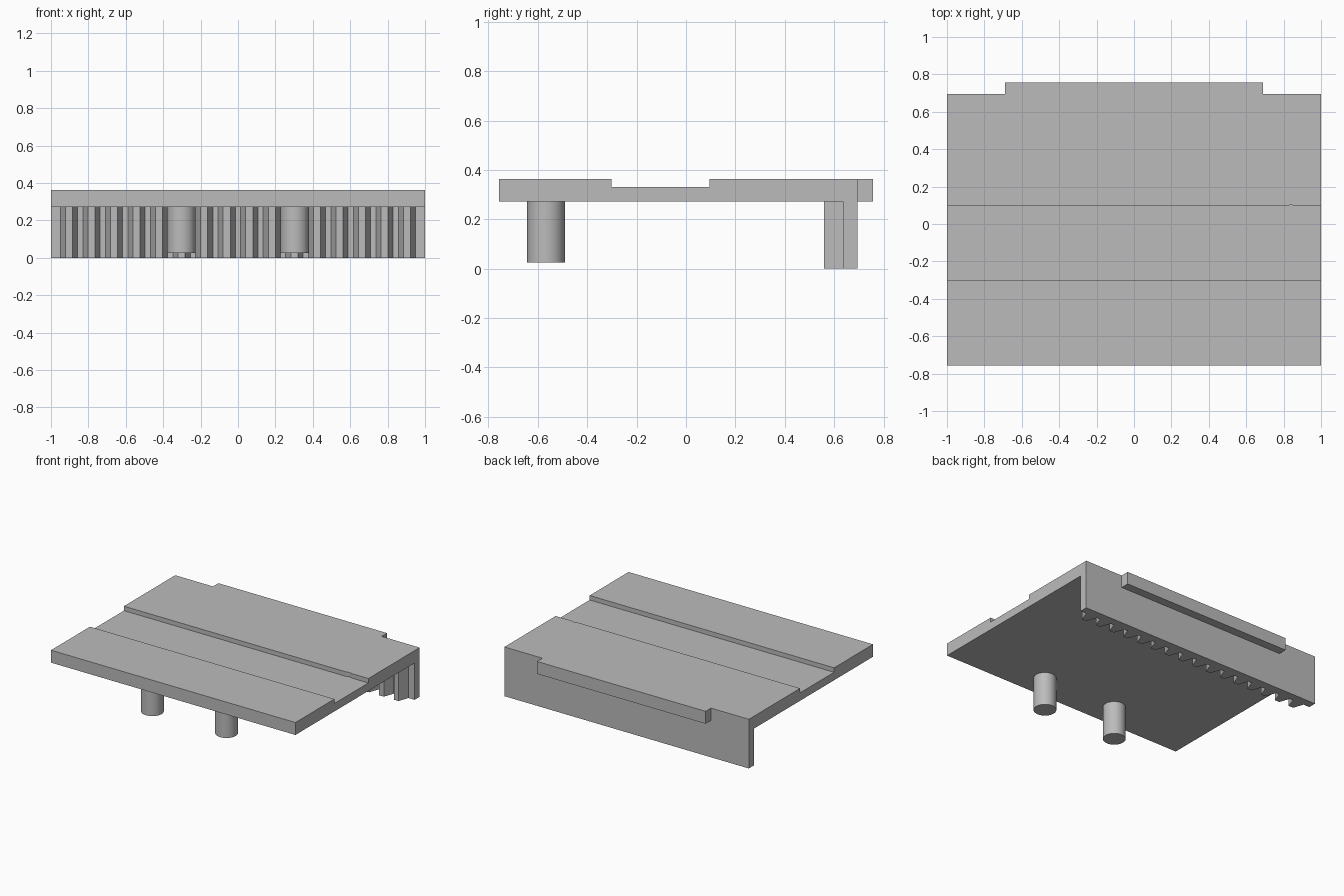
import bpy
import bmesh
from mathutils import Vector, Matrix

cube = bpy.data.objects.get("Cube")
if cube:
    bpy.data.objects.remove(cube, do_unlink=True)

grey = bpy.data.materials.new("plain grey")
grey.use_nodes = True
GREY = (0.5, 0.5, 0.5, 1)
grey.diffuse_color = GREY
grey.node_tree.nodes["Principled BSDF"].inputs["Base Color"].default_value = GREY

TOP, UNDER, FLOOR = 0.364, 0.272, 0.331
FRONT, BACK, WALL_IN, TOOTH_TIP = -0.757, 0.694, 0.635, 0.558
GROOVE_FRONT, GROOVE_BACK = -0.302, 0.095


def finish(name, bm):
    bmesh.ops.recalc_face_normals(bm, faces=bm.faces)
    mesh = bpy.data.meshes.new(name)
    bm.to_mesh(mesh)
    bm.free()
    mesh.materials.append(grey)
    obj = bpy.data.objects.new(name, mesh)
    bpy.context.collection.objects.link(obj)
    return obj


def extrude(bm, points, offset):
    """Sweep a closed outline along a straight offset."""
    face = bm.faces.new([bm.verts.new(p) for p in points])
    swept = bmesh.ops.extrude_face_region(bm, geom=[face], use_keep_orig=True)
    verts = [v for v in swept["geom"] if isinstance(v, bmesh.types.BMVert)]
    bmesh.ops.translate(bm, verts=verts, vec=Vector(offset))


def cylinder(name, x, y, z0, z1, radius):
    bm = bmesh.new()
    bmesh.ops.create_cone(bm, cap_ends=True, segments=48, radius1=radius, radius2=radius,
                          depth=z1 - z0, matrix=Matrix.Translation((x, y, (z0 + z1) / 2)))
    return finish(name, bm)


def combine(target, helper, operation):
    """Apply a boolean and discard the helper."""
    helper.hide_render = True
    mod = target.modifiers.new("combine", "BOOLEAN")
    mod.operation, mod.object, mod.solver = operation, helper, "EXACT"
    bpy.context.view_layer.objects.active = target
    bpy.ops.object.modifier_apply(modifier=mod.name)
    bpy.data.objects.remove(helper, do_unlink=True)


# Grooved plate with its rear wall, as one side profile
profile = [(FRONT, UNDER), (WALL_IN, UNDER), (WALL_IN, 0), (BACK, 0), (BACK, TOP),
           (GROOVE_BACK, TOP), (GROOVE_BACK, FLOOR), (GROOVE_FRONT, FLOOR),
           (GROOVE_FRONT, TOP), (FRONT, TOP)]
bm = bmesh.new()
extrude(bm, [(-1, y, z) for y, z in profile], (2, 0, 0))
plate = finish("grooved_plate", bm)

# Rear lip joined to the plate
bm = bmesh.new()
extrude(bm, [(x, y, UNDER) for x, y in
             [(-0.69, 0.66), (0.69, 0.66), (0.69, 0.757), (-0.69, 0.757)]], (0, 0, TOP - UNDER))
combine(plate, finish("rear_lip", bm), "UNION")

# Shallow round notch in the groove's rear edge
combine(plate, cylinder("notch_cutter", 0.84, GROOVE_BACK - 0.049, FLOOR, TOP + 0.1, 0.055),
        "DIFFERENCE")

# Row of tapered rack teeth inside the rear wall
TEETH, PITCH, ROOT, TIP = 16, 0.1205, 0.046, 0.019
bm = bmesh.new()
for i in range(TEETH):
    x = (i - (TEETH - 1) / 2) * PITCH
    outline = [(x - ROOT, WALL_IN), (x - TIP, TOOTH_TIP), (x + TIP, TOOTH_TIP), (x + ROOT, WALL_IN)]
    extrude(bm, [(px, py, 0) for px, py in outline], (0, 0, UNDER))
finish("rack_teeth", bm)

# Two round pegs under the front
for side, name in ((-1, "right_peg"), (1, "left_peg")):
    peg = cylinder(name, side * 0.303, -0.567, 0.026, UNDER, 0.076)
    bpy.ops.object.select_all(action="DESELECT")
    peg.select_set(True)
    bpy.context.view_layer.objects.active = peg
    bpy.ops.object.shade_smooth_by_angle()
